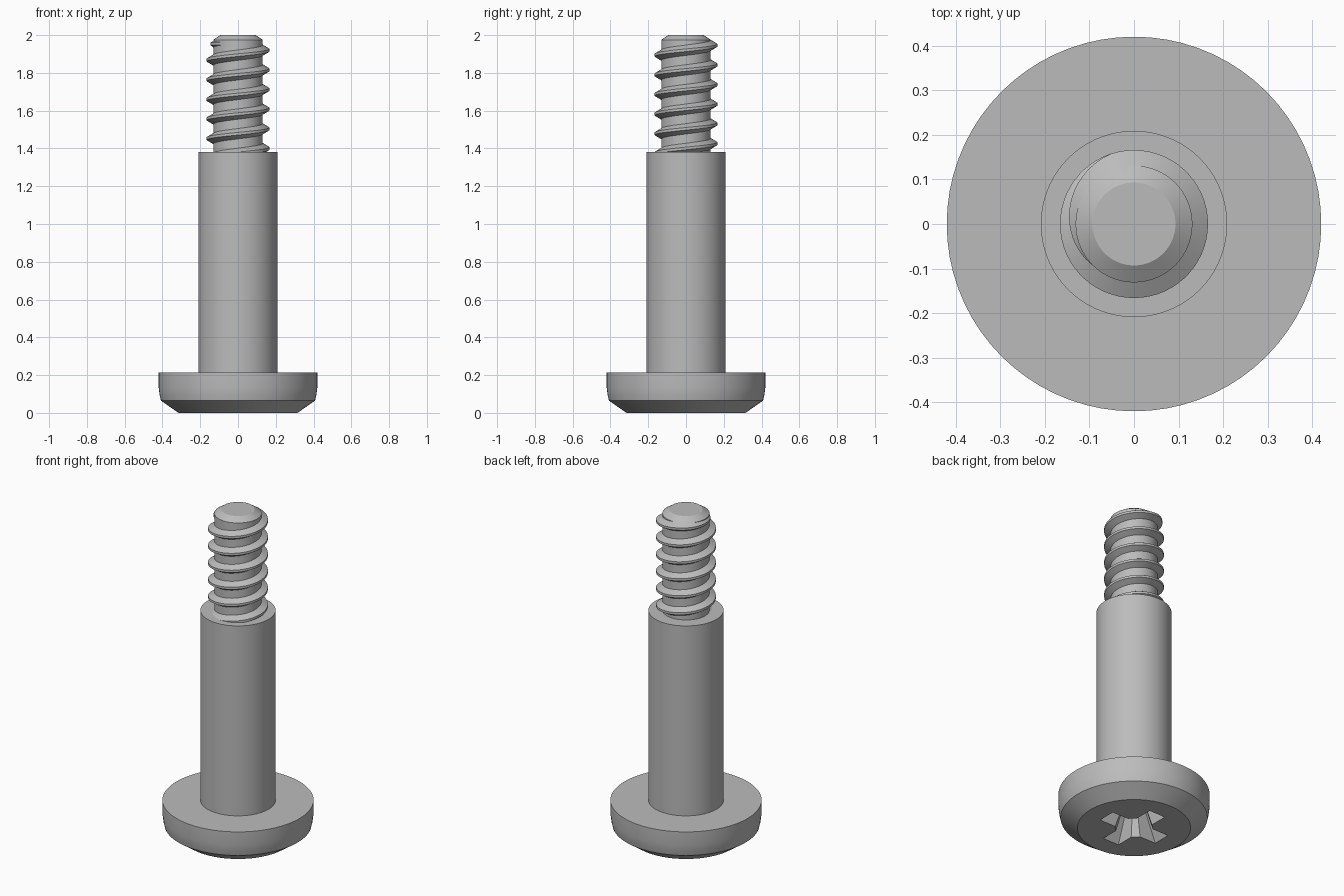
import bpy, bmesh, math
from mathutils import Matrix

cube = bpy.data.objects.get("Cube")
if cube:
    bpy.data.objects.remove(cube, do_unlink=True)

# Material
steel = bpy.data.materials.new("plain_grey_steel")
steel.use_nodes = True
grey = (0.5, 0.5, 0.5, 1)
steel.diffuse_color = grey
steel.node_tree.nodes["Principled BSDF"].inputs["Base Color"].default_value = grey


def finish(name, bm):
    bmesh.ops.remove_doubles(bm, verts=bm.verts, dist=1e-5)
    bmesh.ops.recalc_face_normals(bm, faces=bm.faces)
    mesh = bpy.data.meshes.new(name)
    bm.to_mesh(mesh)
    bm.free()
    mesh.materials.append(steel)
    obj = bpy.data.objects.new(name, mesh)
    bpy.context.collection.objects.link(obj)
    return obj


def activate(obj):
    bpy.ops.object.select_all(action='DESELECT')
    obj.select_set(True)
    bpy.context.view_layer.objects.active = obj


def smooth(obj):
    activate(obj)
    bpy.ops.object.shade_smooth_by_angle(angle=math.radians(25))


def lathe(name, profile, sides=72):
    """Revolve (radius, height) points into a closed solid."""
    points = [(0, profile[0][1])] + profile + [(0, profile[-1][1])]
    rows = []
    bm = bmesh.new()
    for i in range(sides):
        a = math.tau * i / sides
        rows.append([bm.verts.new((r * math.cos(a), r * math.sin(a), z))
                     for r, z in points])
    for i in range(sides):
        here, after = rows[i], rows[(i + 1) % sides]
        for j in range(len(points) - 1):
            bm.faces.new((here[j], after[j], after[j + 1], here[j + 1]))
    return finish(name, bm)


# Head, shoulder and threaded core
head = lathe("head", [(0.315, 0), (0.408, 0.065), (0.415, 0.095),
                      (0.42, 0.135), (0.42, 0.215)])
shoulder = lathe("shoulder", [(0.209, 0.2), (0.209, 1.38)])
core = lathe("thread_core", [(0.131, 1.3), (0.131, 1.975), (0.093, 2)])

# Cross recess: tapered star-shaped cutter
quarter = [(0.2, -0.055), (0.2, 0.055), (0.09, 0.055), (0.055, 0.09)]
outline = []
for q in range(4):
    turn = Matrix.Rotation(q * math.pi / 2, 2)
    outline += [(turn[0][0] * x + turn[0][1] * y, turn[1][0] * x + turn[1][1] * y)
                for x, y in quarter]
bm = bmesh.new()
rings = [[bm.verts.new((x * s, y * s, z)) for x, y in outline]
         for s, z in ((1.06, -0.02), (0.5, 0.17))]
n = len(outline)
for i in range(n):
    k = (i + 1) % n
    bm.faces.new((rings[0][i], rings[0][k], rings[1][k], rings[1][i]))
for ring in rings:
    bm.faces.new(ring)
cutter = finish("recess_cutter", bm)
cutter.hide_render = True
cut = head.modifiers.new("cross_recess", 'BOOLEAN')
cut.object = cutter
cut.solver = 'EXACT'
activate(head)
bpy.ops.object.modifier_apply(modifier=cut.name)
bpy.data.objects.remove(cutter, do_unlink=True)

# Helical thread ridge, fading into the core at the tip
pitch, root, crest = 0.104, 0.125, 0.166
steps = 60
start, end = -5.6, 0.667
fade_from = 0.3
total = int((end - start) * steps)
bm = bmesh.new()
rows = []
for i in range(total + 1):
    turns = start + (end - start) * i / total
    fade = max(0, (turns - fade_from) / (end - fade_from))
    a = math.tau * turns
    z = 1.92 + pitch * turns - 0.035 * fade
    top = crest + (root + 0.002 - crest) * fade
    wide = 0.031 * (1 - 0.6 * fade)
    section = [(root, -wide), (top, -0.007), (top, 0.007), (root, wide)]
    rows.append([bm.verts.new((r * math.cos(a), r * math.sin(a), z + h))
                 for r, h in section])
for here, after in zip(rows, rows[1:]):
    for j in range(4):
        k = (j + 1) % 4
        bm.faces.new((here[j], here[k], after[k], after[j]))
bm.faces.new(rows[0])
bm.faces.new(rows[-1])
thread = finish("thread_ridge", bm)

for part in (head, shoulder, core, thread):
    smooth(part)
